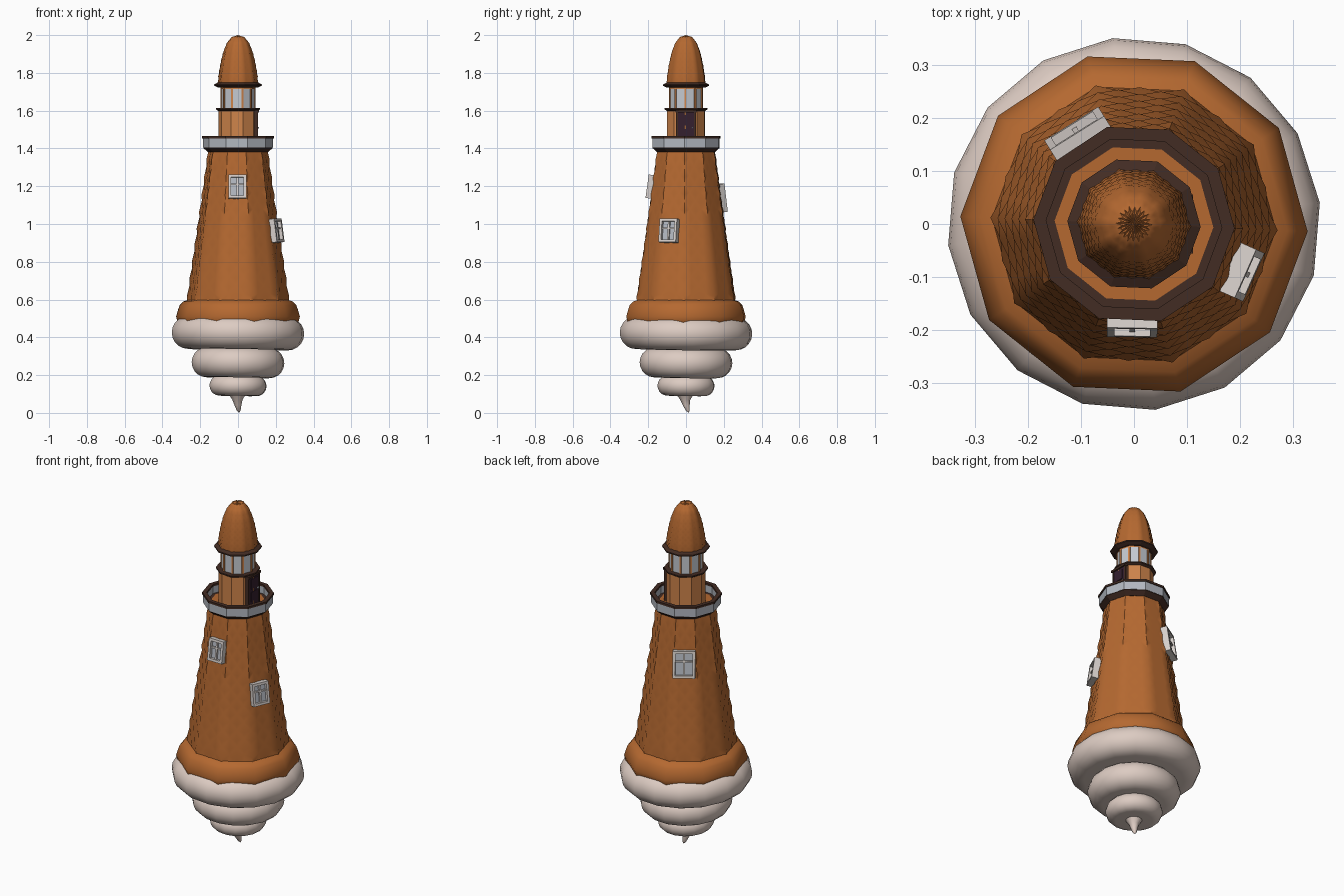
import bpy, bmesh, math
from mathutils import Matrix, Vector

cube = bpy.data.objects.get("Cube")
if cube:
    bpy.data.objects.remove(cube, do_unlink=True)

PHASE = math.radians(-2.5)


def material(name, *rgb):
    m = bpy.data.materials.new(name)
    m.use_nodes = True
    m.diffuse_color = (*rgb, 1)
    m.node_tree.nodes["Principled BSDF"].inputs["Base Color"].default_value = (*rgb, 1)
    return m


WAFFLE = material("waffle brown", 0.46, 0.14, 0.03)
BISCUIT = material("biscuit orange", 0.62, 0.23, 0.07)
CREAM = material("cream", 0.72, 0.6, 0.54)
CHOCOLATE = material("dark chocolate", 0.055, 0.025, 0.017)
PLUM = material("dark plum", 0.035, 0.014, 0.028)
STONE = material("pale grey", 0.45, 0.48, 0.53)
GLASS = material("glass grey", 0.56, 0.59, 0.64)
FRAME = material("frame white", 0.68, 0.63, 0.6)


def finish(name, bm, mat, angle=None):
    """Turn a bmesh into an object, smooth below the given angle."""
    bmesh.ops.remove_doubles(bm, verts=bm.verts, dist=0.0002)
    bmesh.ops.recalc_face_normals(bm, faces=bm.faces)
    mesh = bpy.data.meshes.new(name)
    bm.to_mesh(mesh)
    bm.free()
    mesh.materials.append(mat)
    ob = bpy.data.objects.new(name, mesh)
    bpy.context.collection.objects.link(ob)
    if angle:
        bpy.ops.object.select_all(action="DESELECT")
        ob.select_set(True)
        bpy.context.view_layer.objects.active = ob
        bpy.ops.object.shade_smooth_by_angle(angle=math.radians(angle))
    return ob


def lathe(name, profile, mat, sides=10, phase=PHASE, angle=None):
    bm = bmesh.new()
    rings = [[bm.verts.new((r * math.cos(phase + math.tau * i / sides),
                            r * math.sin(phase + math.tau * i / sides), z))
              for i in range(sides)] for r, z in profile]
    for low, high in zip(rings, rings[1:]):
        for i in range(sides):
            j = (i + 1) % sides
            bm.faces.new((low[i], low[j], high[j], high[i]))
    return finish(name, bm, mat, angle)


def waffle(name, profile, rows, bump, drop):
    """Ten-sided shell of diamond studs; profile is (radius, z) rising."""
    cols = 40

    def sample(t):
        x = t * (len(profile) - 1)
        k = min(int(x), len(profile) - 2)
        return Vector(profile[k]).lerp(Vector(profile[k + 1]), x - k)

    bm = bmesh.new()
    grid = []
    for j in range(rows + 1):
        r, z = sample(j / rows)
        ring = []
        for i in range(cols):
            a = math.tau * i / cols
            off = a % (math.tau / 10) - math.pi / 10
            rad = r * math.cos(math.pi / 10) / math.cos(off)
            stud = (i + j) % 2 and 0 < j < rows
            if stud:
                rad += bump * min(1, r / profile[0][0] * 1.5)
            ring.append(bm.verts.new((rad * math.cos(a + PHASE), rad * math.sin(a + PHASE),
                                      z - (drop if stud else 0))))
        grid.append(ring)
    # split each cell along the groove
    for j in range(rows):
        for i in range(cols):
            n = (i + 1) % cols
            a, b, c, d = grid[j][i], grid[j][n], grid[j + 1][n], grid[j + 1][i]
            tris = ((a, b, c), (a, c, d)) if (i + j) % 2 == 0 else ((a, b, d), (b, c, d))
            for t in tris:
                bm.faces.new(t)
    return finish(name, bm, WAFFLE, 50)


def boxes(name, parts, mat, matrix):
    """Join boxes given as (centre, size) in the frame of matrix."""
    bm = bmesh.new()
    for centre, size in parts:
        bmesh.ops.create_cube(bm, size=1, matrix=matrix @ Matrix.Translation(centre)
                              @ Matrix.Diagonal((*size, 1)))
    return finish(name, bm, mat)


# Whipped cream swirl under the tower
for n, (radius, bottom, top) in enumerate(((0.353, 0.335, 0.508), (0.247, 0.186, 0.345),
                                           (0.152, 0.09, 0.197))):
    h = (top - bottom) / 2
    mid = (top + bottom) / 2
    prof = [(0, bottom + 0.01)]
    for s in range(11):
        a = math.pi * (s / 10 - 0.5)
        prof.append((radius - h + h * math.cos(a), mid + h * math.sin(a)))
    prof.append((0, top))
    ring = lathe(f"cream_ring_{n + 1}", prof, CREAM, 16, math.radians(6.5), 80)
    tilt = Matrix.Rotation(0.02, 4, Vector((-1, 1, 0)))
    ring.data.transform(Matrix.Translation((0, 0, mid)) @ tilt @ Matrix.Translation((0, 0, -mid)))

tip = lathe("cream_tip", [(0, 0), (0.01, 0.012), (0.018, 0.04), (0.027, 0.07), (0.05, 0.105)],
            CREAM, 12, 0, 80)
for v in tip.data.vertices:
    v.co.y += 2 * (0.1 - v.co.z) ** 2 - 0.006
    v.co.x += (0.1 - v.co.z) ** 2 - 0.004

# Tower and its flared foot
lathe("tower_foot", [(0.27, 0.44), (0.318, 0.47), (0.328, 0.51), (0.318, 0.545), (0.309, 0.57),
                     (0.29, 0.59), (0.24, 0.605)], WAFFLE, angle=60)
waffle("tower", [(0.27, 0.585), (0.24, 0.79), (0.211, 0.99), (0.182, 1.19), (0.155, 1.395)],
       18, 0.008, 0.012)

# Balcony
lathe("balcony_floor", [(0, 1.412), (0.15, 1.412)], WAFFLE)
lathe("balcony_base", [(0.15, 1.411), (0.184, 1.411), (0.184, 1.402), (0.158, 1.38), (0.14, 1.38)],
      CHOCOLATE)
lathe("balcony_wall", [(0.168, 1.405), (0.185, 1.405), (0.185, 1.456), (0.168, 1.456),
                       (0.168, 1.405)], STONE)
lathe("balcony_rail", [(0.166, 1.453), (0.19, 1.453), (0.19, 1.465), (0.166, 1.465),
                       (0.166, 1.453)], CHOCOLATE)

# Lantern house, lantern and dome
lathe("lantern_house", [(0.104, 1.41), (0.104, 1.6)], BISCUIT)
lathe("lantern_sill", [(0, 1.598), (0.104, 1.598), (0.117, 1.606), (0.117, 1.613), (0, 1.613)],
      CHOCOLATE)
lathe("lantern_glass", [(0.088, 1.61), (0.088, 1.73)], GLASS)
lathe("lantern_band", [(0.092, 1.715), (0.092, 1.73)], BISCUIT)
for k in range(10):
    turn = Matrix.Rotation(PHASE + math.tau * k / 10, 4, "Z")
    boxes(f"lantern_post_{k + 1}", [((0.087, 0, 1.67), (0.009, 0.01, 0.12))], BISCUIT, turn)
lathe("dome_eave", [(0, 1.722), (0.105, 1.722), (0.126, 1.732), (0.126, 1.739), (0.1, 1.752)],
      CHOCOLATE)
waffle("dome", [(0.106, 1.738), (0.102, 1.785), (0.095, 1.83), (0.086, 1.875), (0.074, 1.92),
                (0.058, 1.96), (0.034, 1.99), (0, 2.0)], 21, 0.003, 0.004)

# Door on the balcony
here = Matrix.Identity(4)
boxes("door_frame", [((0.09, s * 0.048, 1.505), (0.03, 0.01, 0.19)) for s in (-1, 1)]
      + [((0.094, 0, 1.597), (0.034, 0.112, 0.012))], CHOCOLATE, here)
boxes("door", [((0.088, 0, 1.502), (0.03, 0.09, 0.18))]
      + [((0.104, 0, z), (0.004, 0.056, 0.055)) for z in (1.475, 1.55)], PLUM, here)
boxes("door_knob", [((0.107, 0.034, 1.51), (0.008, 0.008, 0.008))], STONE, here)


def window(name, degrees, reach, z, w, h):
    """Framed four-pane window leaning with the wall; local +x faces out."""
    place = (Matrix.Rotation(math.radians(degrees), 4, "Z") @ Matrix.Translation((reach, 0, z))
             @ Matrix.Rotation(math.radians(-8), 4, "Y"))
    t = 0.014
    parts = [((-0.022, s * (w - t) / 2, 0), (0.044, t, h)) for s in (-1, 1)]
    parts += [((-0.022, 0, s * (h - t) / 2), (0.044, w, t)) for s in (-1, 1)]
    boxes(name + "_frame", parts, FRAME, place)
    boxes(name + "_bars", [((-0.014, 0, 0), (0.012, 0.01, h - t)),
                           ((-0.014, 0, h * 0.1), (0.012, w - t, 0.008))], FRAME, place)
    boxes(name + "_panes", [((-0.024, 0, 0), (0.01, w - t, h - t))], STONE, place)


window("front_window", -91, 0.205, 1.2, 0.095, 0.125)
window("left_window", -24, 0.239, 0.967, 0.1, 0.125)
window("back_window", 122, 0.213, 1.14, 0.12, 0.15)
